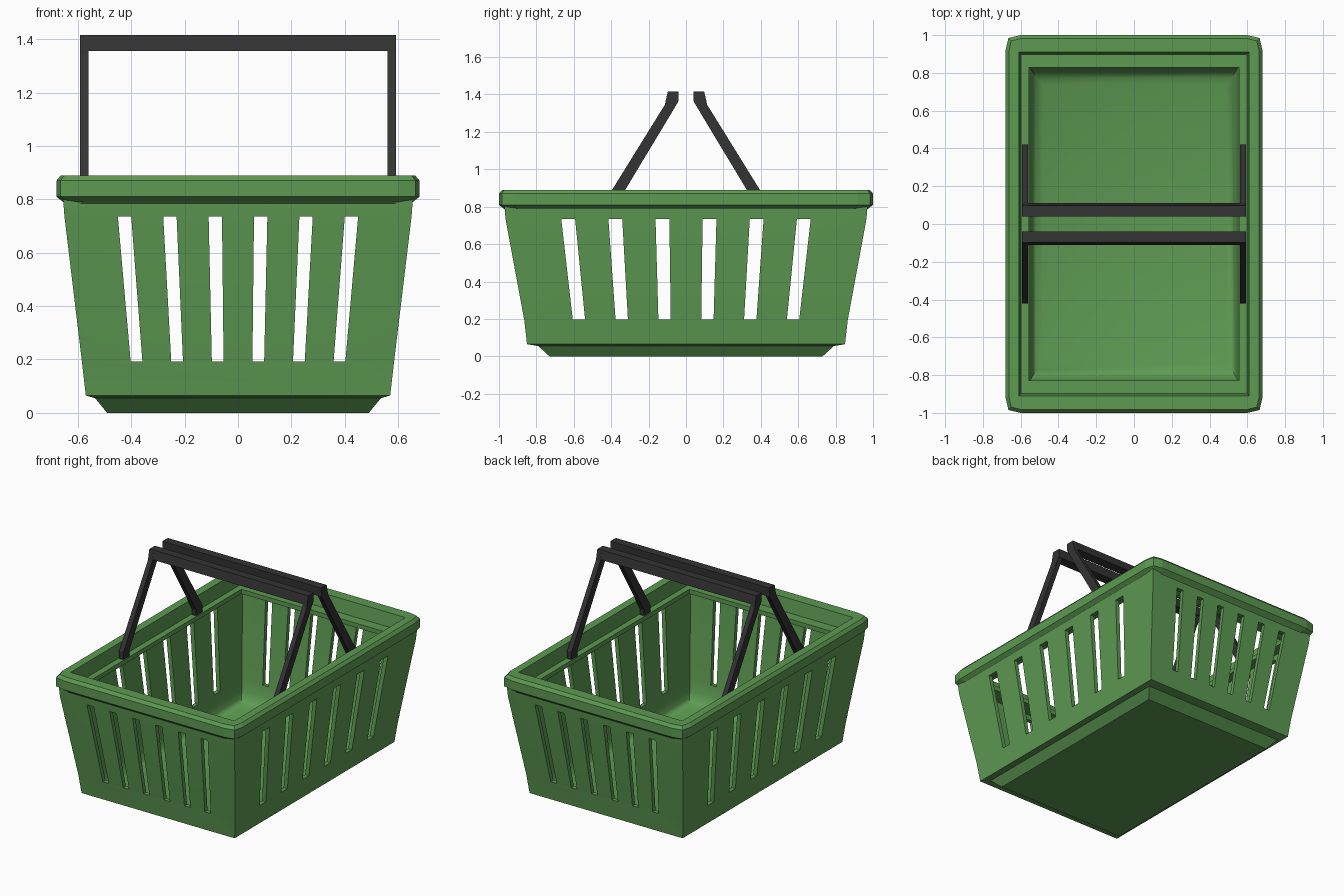
import bpy, bmesh, math

if "Cube" in bpy.data.objects:
    bpy.data.objects.remove(bpy.data.objects["Cube"])


def material(name, rgb):
    m = bpy.data.materials.new(name)
    m.diffuse_color = (*rgb, 1)
    m.use_nodes = True
    m.node_tree.nodes["Principled BSDF"].inputs["Base Color"].default_value = m.diffuse_color
    return m


GREEN = material("green plastic", (0.11, 0.32, 0.085))
BLACK = material("dark plastic", (0.033, 0.033, 0.035))


def make_object(name, bm, mat):
    bmesh.ops.remove_doubles(bm, verts=bm.verts, dist=1e-5)
    bmesh.ops.recalc_face_normals(bm, faces=bm.faces)
    me = bpy.data.meshes.new(name)
    bm.to_mesh(me)
    bm.free()
    me.materials.append(mat)
    ob = bpy.data.objects.new(name, me)
    bpy.context.collection.objects.link(ob)
    return ob


def ring(bm, hx, hy, z, c=0.0):
    """Rectangle loop; c > 0 gives each corner three soft points."""
    pts = []
    for sx, sy in ((1, 1), (-1, 1), (-1, -1), (1, -1)):
        if c == 0:
            corner = [(hx, hy)] * 3
        else:
            corner = [(hx, hy - c), (hx - 0.19 * c, hy - 0.19 * c), (hx - c, hy)]
        if sx * sy < 0:
            corner.reverse()
        pts += [(sx * x, sy * y, z) for x, y in corner]
    return [bm.verts.new(p) for p in pts]


def bridge(bm, a, b):
    n = len(a)
    for i in range(n):
        j = (i + 1) % n
        bm.faces.new((a[i], a[j], b[j], b[i]))


def loft(name, profile, mat, closed):
    bm = bmesh.new()
    rings = [ring(bm, *p) for p in profile]
    for a, b in zip(rings, rings[1:]):
        bridge(bm, a, b)
    if closed:
        bridge(bm, rings[-1], rings[0])
    else:
        bm.faces.new(rings[0])
        bm.faces.new(rings[-1])
    bmesh.ops.remove_doubles(bm, verts=bm.verts, dist=1e-5)
    bmesh.ops.dissolve_degenerate(bm, edges=bm.edges, dist=1e-5)
    return make_object(name, bm, mat)


def prism(bm, outline, to3d, a, b):
    """Extrude a 2D outline between depths a and b."""
    lo = [bm.verts.new(to3d(u, v, a)) for u, v in outline]
    hi = [bm.verts.new(to3d(u, v, b)) for u, v in outline]
    bridge(bm, lo, hi)
    bm.faces.new(lo)
    bm.faces.new(hi)


# basket shell: outside, bottom step, then back up the inside
basket = loft("basket_body", [
    (0.49, 0.73, 0.0), (0.535, 0.79, 0.055), (0.57, 0.85, 0.065),
    (0.585, 0.865, 0.195), (0.65, 0.965, 0.735), (0.655, 0.97, 0.80),
    (0.625, 0.94, 0.80), (0.622, 0.937, 0.735), (0.557, 0.837, 0.195),
    (0.548, 0.825, 0.12), (0.537, 0.805, 0.085), (0.518, 0.775, 0.06),
    (0.485, 0.735, 0.045)], GREEN, False)


# tapered slots cut through opposite walls
def cut_slots(top, bottom, wt, wb, z0, z1, to3d):
    bm = bmesh.new()
    for k in (-2.5, -1.5, -0.5, 0.5, 1.5, 2.5):
        t, b = k * top, k * bottom
        prism(bm, [(b - wb, z0), (b + wb, z0), (t + wt, z1), (t - wt, z1)],
              to3d, -1.2, 1.2)
    cutter = make_object("slot_cutter", bm, GREEN)
    cutter.hide_render = True
    mod = basket.modifiers.new("slots", 'BOOLEAN')
    mod.operation = 'DIFFERENCE'
    mod.solver = 'EXACT'
    mod.object = cutter
    bpy.context.view_layer.objects.active = basket
    bpy.ops.object.modifier_apply(modifier=mod.name)
    bpy.data.objects.remove(cutter)


cut_slots(0.170, 0.152, 0.025, 0.022, 0.192, 0.735, lambda u, v, d: (u, d, v))
cut_slots(0.252, 0.229, 0.037, 0.033, 0.197, 0.735, lambda u, v, d: (d, u, v))

# rim with bevelled outside and an inner ledge
rim = loft("rim", [
    (0.655, 0.975, 0.79, 0.08), (0.68, 1.0, 0.81, 0.08), (0.68, 1.0, 0.87, 0.08),
    (0.663, 0.983, 0.89, 0.07), (0.61, 0.91, 0.89), (0.597, 0.897, 0.80),
    (0.555, 0.828, 0.80), (0.555, 0.828, 0.77), (0.64, 0.953, 0.77)], GREEN, True)

# smooth the curved floor edge, keep hard edges sharp
bpy.ops.object.select_all(action='DESELECT')
basket.select_set(True)
bpy.context.view_layer.objects.active = basket
bpy.ops.object.shade_smooth_by_angle(angle=math.radians(32))

# two folding handles: bent legs and a grip bar
for name, s in (("back_handle", 1), ("front_handle", -1)):
    bm = bmesh.new()
    side = lambda u, v, d, s=s: (d, s * u, v)
    leg = [(0.355, 0.79), (0.42, 0.79), (0.42, 0.85), (0.113, 1.345),
           (0.098, 1.414), (0.041, 1.414), (0.041, 1.362), (0.355, 0.84)]
    for x in (-1, 1):
        prism(bm, leg, side, x * 0.56, x * 0.592)
    bar = [(0.042, 1.356), (0.110, 1.356), (0.097, 1.415), (0.04, 1.415)]
    prism(bm, bar, side, -0.591, 0.591)
    make_object(name, bm, BLACK)
